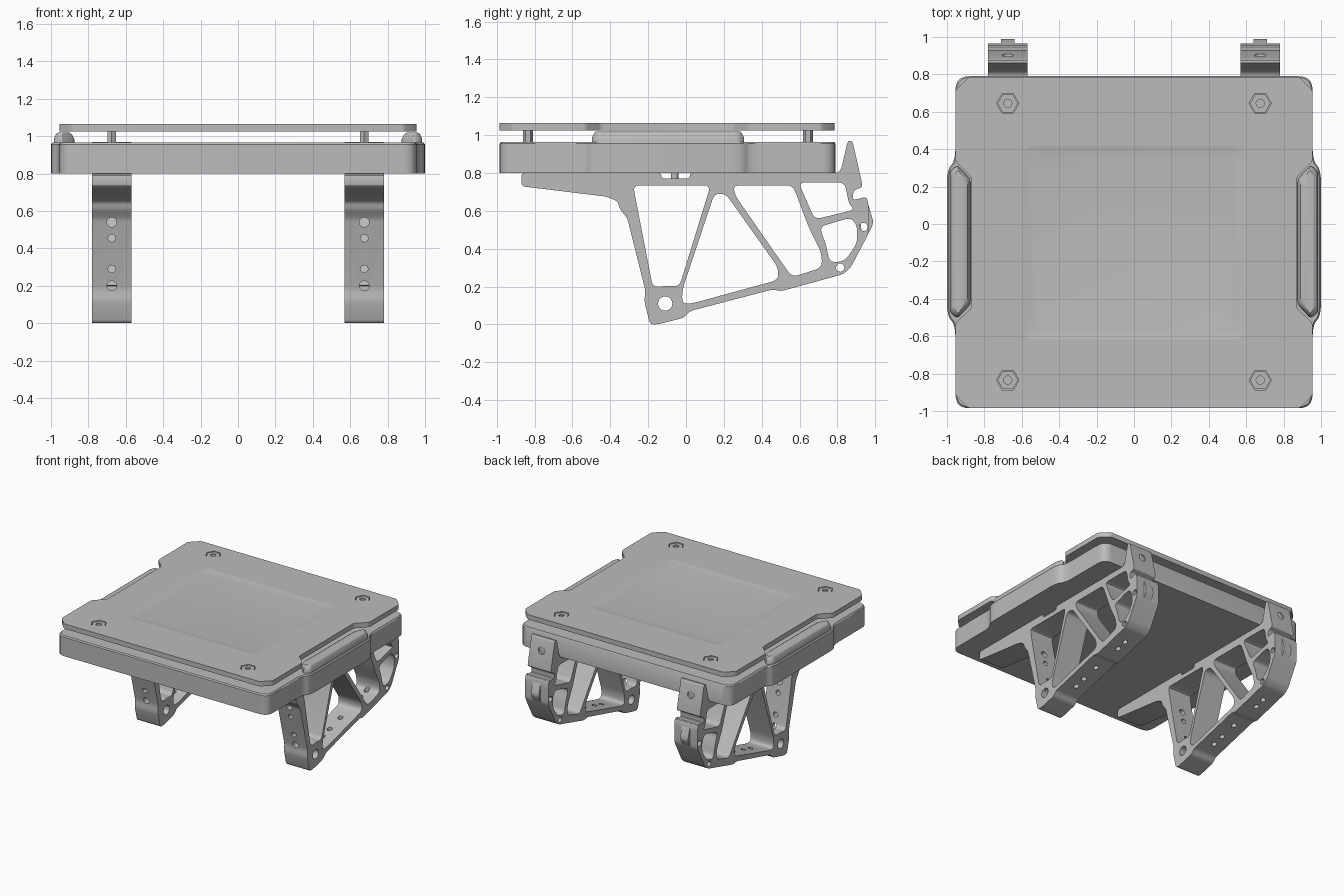
import bpy, bmesh, math
from mathutils import Vector, Matrix

if "Cube" in bpy.data.objects:
    bpy.data.objects.remove(bpy.data.objects["Cube"], do_unlink=True)

GREY = (0.5, 0.5, 0.5, 1)
metal = bpy.data.materials.new("machined_grey")
metal.use_nodes = True
metal.diffuse_color = GREY
metal.node_tree.nodes["Principled BSDF"].inputs["Base Color"].default_value = GREY


def finish(ob):
    ob.data.materials.clear()
    ob.data.materials.append(metal)
    bpy.ops.object.select_all(action='DESELECT')
    ob.select_set(True)
    bpy.context.view_layer.objects.active = ob
    bpy.ops.object.shade_smooth_by_angle(angle=math.radians(30))
    return ob


def from_bmesh(name, bm):
    bmesh.ops.recalc_face_normals(bm, faces=bm.faces)
    me = bpy.data.meshes.new(name)
    bm.to_mesh(me)
    bm.free()
    ob = bpy.data.objects.new(name, me)
    bpy.context.collection.objects.link(ob)
    return ob


def fillet(pts, r, seg=4):
    """Round every corner of a closed outline."""
    out, n = [], len(pts)
    for i in range(n):
        a, p, b = (Vector(pts[(i + k) % n]) for k in (-1, 0, 1))
        s = p + (a - p).normalized() * min(r, (a - p).length * 0.45)
        e = p + (b - p).normalized() * min(r, (b - p).length * 0.45)
        for k in range(seg + 1):
            t = k / seg
            out.append(s * (1 - t) ** 2 + p * 2 * t * (1 - t) + e * t * t)
    return out


def circle(x, y, r, n=20):
    return [(x + r * math.cos(2 * math.pi * k / n), y + r * math.sin(2 * math.pi * k / n))
            for k in range(n)]


def sheet(name, outlines, thick, matrix):
    """Flat plate with holes: first outline is the rim, the rest are cut-outs."""
    cu = bpy.data.curves.new(name, 'CURVE')
    cu.dimensions, cu.fill_mode, cu.extrude = '2D', 'BOTH', thick / 2
    for pts in outlines:
        sp = cu.splines.new('POLY')
        sp.points.add(len(pts) - 1)
        for q, p in zip(sp.points, pts):
            q.co = (p[0], p[1], 0, 1)
        sp.use_cyclic_u = True
    ob = bpy.data.objects.new(name, cu)
    bpy.context.collection.objects.link(ob)
    bpy.context.view_layer.update()
    me = bpy.data.meshes.new_from_object(ob.evaluated_get(bpy.context.evaluated_depsgraph_get()))
    bpy.data.objects.remove(ob)
    bm = bmesh.new()
    bm.from_mesh(me)
    bmesh.ops.remove_doubles(bm, verts=bm.verts, dist=0.0005)
    bm.transform(matrix)
    return from_bmesh(name, bm)


def loft(name, rings):
    """Solid through stacked outlines with equal point counts."""
    bm = bmesh.new()
    rows = [[bm.verts.new((p[0], p[1], z)) for p in pts] for pts, z in rings]
    for a, b in zip(rows, rows[1:]):
        for i in range(len(a)):
            j = (i + 1) % len(a)
            bm.faces.new((a[i], a[j], b[j], b[i]))
    bm.faces.new(rows[0])
    bm.faces.new(rows[-1])
    return finish(from_bmesh(name, bm))


def rod(bm, pos, r, length, axis='Z', n=16):
    rot = {'X': Matrix.Rotation(math.pi / 2, 4, 'Y'), 'Y': Matrix.Rotation(math.pi / 2, 4, 'X'),
           'Z': Matrix()}[axis]
    bmesh.ops.create_cone(bm, cap_ends=True, segments=n, radius1=r, radius2=r, depth=length,
                          matrix=Matrix.Translation(pos) @ rot)


def symmetric(half):
    return half + [(-x, y) for x, y in reversed(half)]


# Base body with bulged sides
base = fillet(symmetric([(0.955, -0.985), (0.955, -0.54), (1.0, -0.49), (1.0, 0.29),
                         (0.955, 0.34), (0.955, 0.79)]), 0.075, 5)
shrunk = [(x * 0.993, y * 0.993) for x, y in base]
loft("base_body", [(base, 0.80), (base, 0.955), (shrunk, 0.965)])

# Top plate with side notches, nut pockets and a shallow centre panel
corners = [(s * 0.675, y) for s in (-1, 1) for y in (-0.835, 0.645)]
rim = symmetric([(0.885, -0.985), (0.955, -0.915), (0.955, -0.53), (0.87, -0.45),
                 (0.87, 0.25), (0.955, 0.335), (0.955, 0.715), (0.885, 0.785)])


def panel(hx, y0, y1):
    return fillet([(-hx, y0), (hx, y0), (hx, y1), (-hx, y1)], 0.07, 5)


outer, inner = panel(0.595, -0.617, 0.42), panel(0.545, -0.572, 0.375)
pockets = [circle(x, y, 0.06, 6) for x, y in corners]
finish(sheet("top_plate", [fillet(rim, 0.015, 2), outer] + pockets, 0.04,
             Matrix.Translation((0, 0, 1.045))))
loft("centre_panel", [(outer, 1.025), (outer, 1.065), (inner, 1.057)])

# Standoffs and hex nuts holding the plate
for x, y in corners:
    bm = bmesh.new()
    rod(bm, (x, y, 1.0), 0.027, 0.08, n=6)
    finish(from_bmesh("standoff", bm))
    finish(sheet("hex_nut", [circle(x, y, 0.055, 6), circle(x, y, 0.022)], 0.035,
                 Matrix.Translation((0, 0, 1.043))))
    bm = bmesh.new()
    rod(bm, (x, y, 1.04), 0.025, 0.02)
    finish(from_bmesh("nut_floor", bm))

# Raised bumper ridges in the side notches
for s, side in ((1, "left"), (-1, "right")):
    low = [(0.875, -0.43), (0.875, 0.24), (0.945, 0.315), (0.985, 0.28), (0.985, -0.47), (0.945, -0.505)]

    def inset(dx, dy):
        return fillet([(s * (0.935 + (x - 0.935) * dx), -0.095 + (y + 0.095) * dy)
                       for x, y in low], 0.02, 3)
    loft(side + "_bumper", [(inset(1, 1), 0.95), (inset(1, 1), 0.985),
                            (inset(0.75, 0.97), 1.012), (inset(0.5, 0.95), 1.02)])

# Truss leg profile: y across, z up
leg_rim = [(-0.87, 0.80), (-0.87, 0.73), (-0.42, 0.675), (-0.36, 0.65), (-0.35, 0.61),
           (-0.31, 0.56), (-0.215, 0.18), (-0.22, 0.12), (-0.19, 0.0), (-0.15, 0.0),
           (-0.01, 0.035), (0.02, 0.07), (0.46, 0.185), (0.50, 0.175), (0.83, 0.265),
           (0.87, 0.30), (0.965, 0.48), (0.965, 0.63), (0.955, 0.675), (0.88, 0.655),
           (0.885, 0.71), (0.935, 0.725), (0.88, 0.97), (0.855, 0.97), (0.82, 0.82), (0.80, 0.80),
           (0.02, 0.80), (0.02, 0.77), (-0.13, 0.77), (-0.13, 0.80)]
leg_holes = [
    [(-0.28, 0.735), (0.13, 0.735), (-0.035, 0.20), (-0.10, 0.205), (-0.175, 0.195)],
    [(0.15, 0.69), (0.21, 0.69), (0.487, 0.30), (0.487, 0.235), (0.03, 0.11), (-0.02, 0.11), (-0.02, 0.18)],
    [(0.25, 0.735), (0.565, 0.735), (0.65, 0.51), (0.715, 0.38), (0.72, 0.30), (0.56, 0.25), (0.26, 0.68)],
    [(0.595, 0.75), (0.86, 0.75), (0.875, 0.66), (0.845, 0.62), (0.90, 0.60), (0.68, 0.555)],
    [(0.705, 0.515), (0.87, 0.565), (0.905, 0.52), (0.905, 0.43), (0.84, 0.335), (0.76, 0.325), (0.74, 0.42)],
]
# keep the upper rear opening clear of the clamp notch
leg_holes[3] = [(0.595, 0.75), (0.84, 0.75), (0.86, 0.64), (0.89, 0.605), (0.68, 0.555)]
bores = [circle(-0.11, 0.11, 0.038), circle(0.938, 0.515, 0.022), circle(0.815, 0.30, 0.022)]
lug_rim = [(0.92, 0.61), (0.955, 0.66), (0.99, 0.545), (0.985, 0.52), (0.93, 0.42)]

for s, side in ((1, "left"), (-1, "right")):
    cx = s * 0.675
    upright = Matrix.Translation((cx, 0, 0)) @ Matrix(((0, 0, 1, 0), (1, 0, 0, 0), (0, 1, 0, 0), (0, 0, 0, 1)))
    leg = sheet(side + "_truss_leg", [fillet(leg_rim, 0.02, 3)] +
                [fillet(h, 0.035) for h in leg_holes] + bores, 0.21, upright)
    # Drilled holes in the front strut, lower beam and rear tab
    bm = bmesh.new()
    for z, r in ((0.54, 0.026), (0.455, 0.02), (0.29, 0.02), (0.20, 0.026)):
        rod(bm, (cx, -0.26, z), r, 0.24, 'Y')
    for y in (0.13, 0.22, 0.36, 0.62, 0.70):
        rod(bm, (cx, y, 0.2), 0.02, 0.24)
    rod(bm, (cx, 0.96, 0.87), 0.03, 0.14, 'Y')
    cutter = from_bmesh("drill_cutter", bm)
    cutter.hide_render = True
    mod = leg.modifiers.new("drill", 'BOOLEAN')
    mod.operation, mod.solver, mod.object = 'DIFFERENCE', 'EXACT', cutter
    bpy.context.view_layer.objects.active = leg
    bpy.ops.object.modifier_apply(modifier="drill")
    bpy.data.objects.remove(cutter, do_unlink=True)
    finish(leg)
    finish(sheet(side + "_rear_lug", [fillet(lug_rim, 0.02, 3), bores[1]], 0.07, upright))
    # Mounting screw between leg and base
    bm = bmesh.new()
    rod(bm, (cx, -0.06, 0.785), 0.02, 0.05)
    finish(from_bmesh(side + "_mount_screw", bm))
